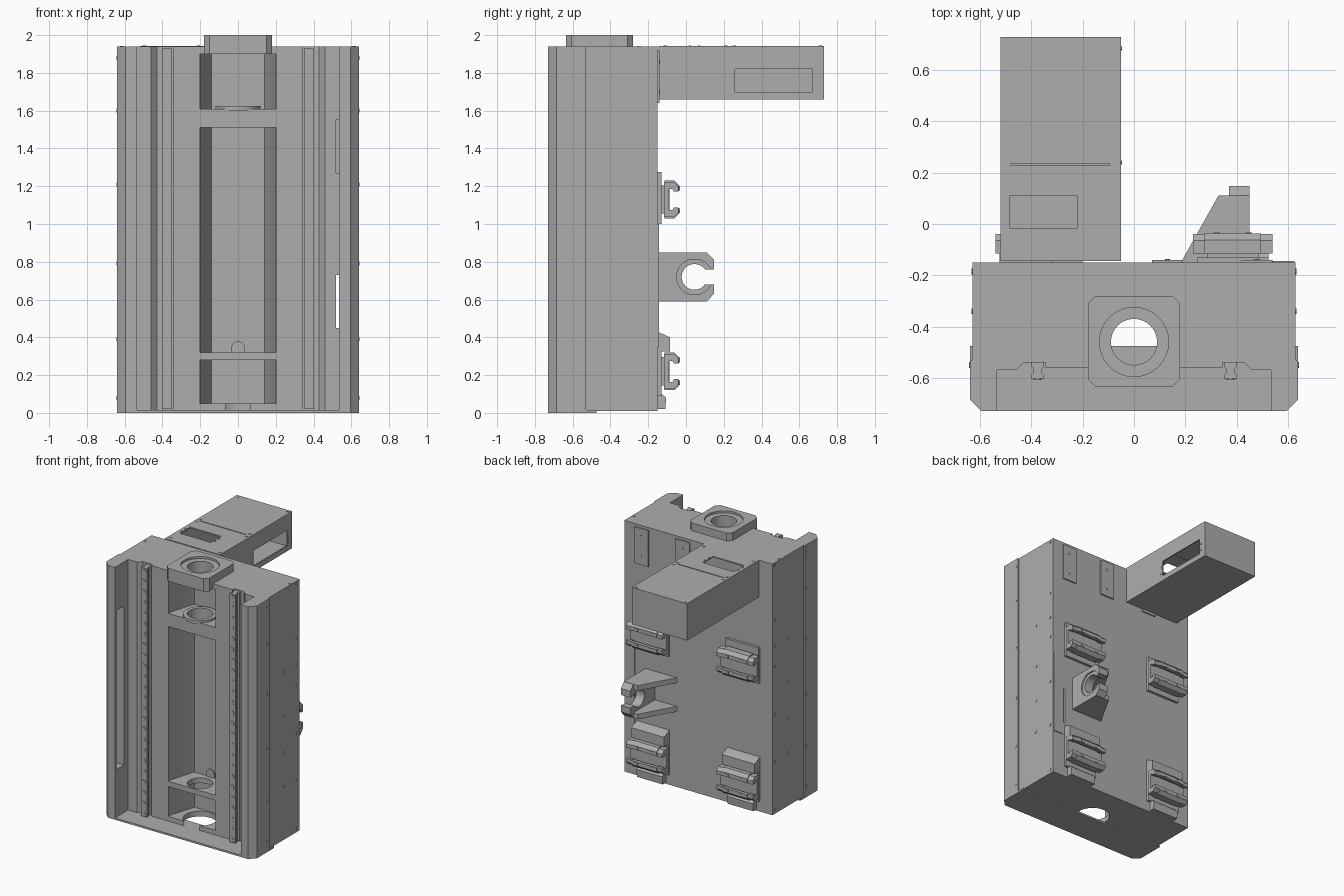
import bpy, bmesh, math

if "Cube" in bpy.data.objects:
    bpy.data.objects.remove(bpy.data.objects["Cube"])

grey = bpy.data.materials.new("machine_grey")
grey.use_nodes = True
GREY = (0.42, 0.42, 0.42, 1)
grey.diffuse_color = GREY
grey.node_tree.nodes["Principled BSDF"].inputs["Base Color"].default_value = GREY


def prism(name, pts, axis, lo, hi):
    """Extrude a 2D outline along an axis; outlines are (y,z), (x,z) or (x,y)."""
    place = {"x": lambda a, b, t: (t, a, b),
             "y": lambda a, b, t: (a, t, b),
             "z": lambda a, b, t: (a, b, t)}[axis]
    bm = bmesh.new()
    ends = [[bm.verts.new(place(a, b, t)) for a, b in pts] for t in (lo, hi)]
    bm.faces.new(ends[0])
    bm.faces.new(ends[1])
    n = len(pts)
    for i in range(n):
        j = (i + 1) % n
        bm.faces.new((ends[0][i], ends[0][j], ends[1][j], ends[1][i]))
    bmesh.ops.recalc_face_normals(bm, faces=bm.faces)
    me = bpy.data.meshes.new(name)
    bm.to_mesh(me)
    bm.free()
    me.materials.append(grey)
    ob = bpy.data.objects.new(name, me)
    bpy.context.collection.objects.link(ob)
    return ob


def box(name, x0, x1, y0, y1, z0, z1):
    return prism(name, [(x0, y0), (x1, y0), (x1, y1), (x0, y1)], "z", z0, z1)


def circle(a, b, r, n=32):
    return [(a + r * math.cos(2 * math.pi * i / n),
             b + r * math.sin(2 * math.pi * i / n)) for i in range(n)]


def cyl(name, a, b, r, axis, lo, hi, n=32):
    return prism(name, circle(a, b, r, n), axis, lo, hi)


def cut(ob, *cutters):
    """Subtract the cutters, then discard them."""
    for c in cutters:
        c.hide_render = True
        m = ob.modifiers.new("cut", "BOOLEAN")
        m.object, m.operation, m.solver = c, "DIFFERENCE", "EXACT"
    bpy.context.view_layer.update()
    dg = bpy.context.evaluated_depsgraph_get()
    me = bpy.data.meshes.new_from_object(ob.evaluated_get(dg))
    ob.modifiers.clear()
    ob.data = me
    for c in cutters:
        bpy.data.objects.remove(c)


def mirrored(half):
    return half + [(-x, y) for x, y in reversed(half)]


CY = -0.46   # screw axis

# Main column with side covers and rail grooves
half = [(0.345, -0.56), (0.345, -0.54), (0.43, -0.54), (0.46, -0.57),
        (0.535, -0.57), (0.535, -0.73), (0.595, -0.73), (0.64, -0.685),
        (0.64, -0.53), (0.63, -0.53), (0.63, -0.15)]
column = prism("column", mirrored(half), "z", 0.01, 1.94)
cavity = mirrored([(0.2, -0.8), (0.2, -0.53), (0.14, -0.33)])
cutters = [prism("cutter", cavity, "z", a, b)
           for a, b in ((0.05, 0.28), (0.32, 1.51), (1.61, 1.9))]
cutters += [cyl("cutter", 0, CY, 0.09, "z", 1.45, 2.1),
            cyl("cutter", 0, CY, 0.09, "z", 0.25, 0.35),
            cyl("cutter", 0, CY, 0.12, "z", -0.1, 0.1),
            box("cutter", -0.6, -0.53, -0.71, -0.62, 0.38, 1.6),
            box("cutter", 0.52, 0.534, -0.8, 0, 0.45, 0.73),
            box("cutter", 0.52, 0.534, -0.8, -0.3, 1.27, 1.55)]
cut(column, *cutters)

# Bottom front plate
prism("bottom_plate", mirrored([(0.595, -0.73), (0.64, -0.685), (0.64, -0.475)]),
      "z", 0, 0.014)

# Bearing ring on the upper web, and a small arch on the rear wall
ring = cyl("bearing_ring", 0, CY, 0.12, "z", 1.6, 1.625)
cut(ring, cyl("cutter", 0, CY, 0.09, "z", 1.5, 1.7))
arch = [(-0.035, 0.31)] + [(-0.035 * math.cos(math.pi * i / 10),
        0.345 + 0.035 * math.sin(math.pi * i / 10)) for i in range(11)] + [(0.035, 0.31)]
prism("rear_arch", arch, "y", -0.338, -0.32)

# Motor mount on top
outer = mirrored([(0.15, -0.635), (0.18, -0.605), (0.18, -0.31), (0.15, -0.28)])
mount = prism("motor_mount", outer, "z", 1.9, 2.0)
cut(mount, cyl("cutter", 0, CY, 0.09, "z", 1.8, 2.1),
    cyl("cutter", 0, CY, 0.135, "z", 1.985, 2.1))
for x in (-0.145, 0.145):
    for y in (CY - 0.145, CY + 0.145):
        cyl("mount_bolt", x, y, 0.017, "z", 1.99, 2.0, 12)

# Linear rails with a waist, and their bolts
for s in (-1, 1):
    c = 0.376 * s
    prof = [(-0.026, -0.53), (-0.026, -0.555), (-0.016, -0.565), (-0.016, -0.58),
            (-0.026, -0.59), (-0.026, -0.605)]
    prof = prof + [(-x, y) for x, y in reversed(prof)]
    prism("rail", [(c + x, y) for x, y in prof], "z", 0.02, 1.93)
    for i in range(24):
        z = 0.04 + i * 0.0813
        cyl("rail_bolt", c, z, 0.016, "y", -0.609, -0.6, 12)

# Side screws
for s in (-1, 1):
    spots = [(-0.55, z, 0.64) for z in (0.08, 0.39, 0.79, 1.21, 1.6, 1.88)]
    spots += [(-0.185, z, 0.63) for z in (0.04, 0.41, 0.77, 1.14, 1.3, 1.5, 1.92)]
    spots += [(-0.34, z, 0.63) for z in (0.42, 0.68, 0.96, 1.3)]
    for y, z, x in spots:
        cyl("side_screw", y, z, 0.011, "x", s * (x - 0.01), s * (x + 0.003), 10)
    cyl("top_screw", s * 0.615, -0.25, 0.01, "z", 1.93, 1.943, 10)

# Cable box, hollow, with a side and a top window
cable_box = box("cable_box", -0.52, -0.05, -0.145, 0.73, 1.66, 1.943)
cut(cable_box, box("cutter", -0.51, -0.06, -0.13, 0.72, 1.67, 1.933),
    box("cutter", -0.1, 0, 0.26, 0.67, 1.7, 1.82),
    box("cutter", -0.485, -0.22, -0.015, 0.11, 1.9, 2.0),
    box("cutter", -0.48, -0.095, 0.228, 0.236, 1.9, 2.0))
for x in (-0.495, -0.075):
    for y in (-0.11, 0.21, 0.255, 0.71):
        cyl("box_screw", x, y, 0.01, "z", 1.94, 1.946, 10)
for x in (-0.495, -0.21):
    for y in (0.02, 0.07):
        cyl("window_screw", x, y, 0.008, "z", 1.94, 1.946, 10)
for y in (0.24, 0.685):
    for z in (1.725, 1.775):
        cyl("window_screw", y, z, 0.008, "x", -0.052, -0.047, 10)

# Rear mounting strips and plate
for x in (0.07, 0.42, -0.32):
    box("rear_strip", x, x + 0.12, -0.16, -0.14, 1.64, 1.92)
    for z in (1.7, 1.86):
        cyl("strip_screw", x + 0.06, z, 0.01, "y", -0.15, -0.137, 10)
box("rear_plate", 0.54, 0.625, -0.16, -0.144, 0.35, 1.0)

# Slide carriages: C profile about the height zc, slot opening to the rear
jaw = [(-0.115, 0.1), (-0.062, 0.1), (-0.037, 0.075), (-0.037, 0.045),
       (-0.062, 0.045), (-0.07, 0.06), (-0.088, 0.06), (-0.088, 0.035)]
for s in (-1, 1):
    for zc in (1.13, 0.22):
        c = 0.385 * s
        pts = [(y, zc + z) for y, z in jaw] + [(y, zc - z) for y, z in reversed(jaw)]
        prism("carriage", pts, "x", c - 0.11, c + 0.11)
        for e in (-1, 1):
            small = [(y * 0.97 - 0.004, zc + (z - zc) * 0.93) for y, z in pts]
            lo, hi = sorted((c + e * 0.108, c + e * 0.155))
            prism("carriage_end", small, "x", lo, hi)
            lo, hi = sorted((c + e * 0.05, c + e * 0.075))
            for d in (-1, 1):
                box("carriage_lug", lo, hi, -0.07, -0.033, zc + d * 0.06 - 0.012,
                    zc + d * 0.06 + 0.012)
        box("carriage_pad", c - 0.14, c + 0.14, -0.16, -0.13, zc - 0.13, zc + 0.145)
        box("carriage_base", c - 0.1, c + 0.1, -0.14, -0.11, zc - 0.075, zc + 0.075)
    # Wedge above and gib below the lower carriage
    prism("wedge", [(-0.16, 0.43), (-0.15, 0.43), (-0.085, 0.4), (-0.085, 0.325),
                    (-0.16, 0.325)], "x", c - 0.14, c + 0.14)
    prism("gib", [(-0.16, 0.02), (-0.11, 0.02), (-0.105, 0.08), (-0.13, 0.1),
                  (-0.16, 0.1)], "x", c - 0.11, c + 0.11)

# Screw nut bracket: clamp plate with a rear gap and two gussets
clamp = prism("nut_clamp", [(-0.16, 0.59), (0.11, 0.59), (0.148, 0.63), (0.148, 0.81),
                            (0.11, 0.85), (-0.16, 0.85)], "x", 0.37, 0.45)
cut(clamp, cyl("cutter", 0.045, 0.72, 0.068, "x", 0.3, 0.5),
    cyl("cutter", 0.045, 0.72, 0.095, "x", 0.44, 0.5),
    box("cutter", 0.3, 0.5, 0.06, 0.2, 0.68, 0.76))
for z in (0.59, 0.81):
    prism("gusset", [(0.18, -0.155), (0.33, 0.112), (0.45, 0.112), (0.45, -0.155)],
          "z", z, z + 0.04)

# Smooth the round parts, keep the edges sharp
bpy.ops.object.select_all(action="DESELECT")
for ob in bpy.context.scene.objects:
    if ob.type == "MESH":
        ob.select_set(True)
        bpy.context.view_layer.objects.active = ob
bpy.ops.object.shade_smooth_by_angle(angle=math.radians(30))
